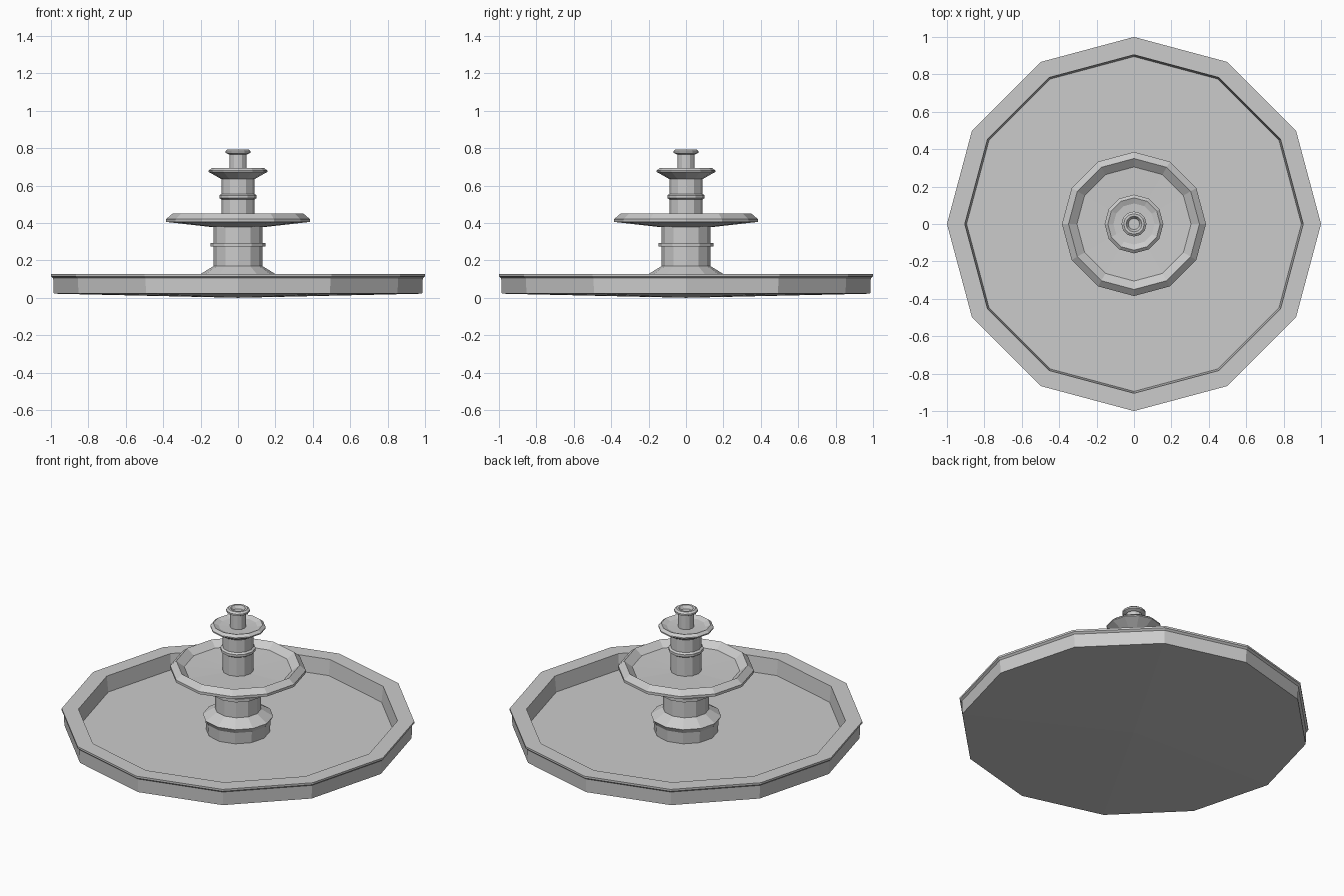
import bpy, bmesh
from math import cos, sin, pi

default = bpy.data.objects.get("Cube")
if default:
    bpy.data.objects.remove(default, do_unlink=True)

SIDES = 12

stone = bpy.data.materials.new("grey_stone")
stone.use_nodes = True
GREY = (0.6, 0.6, 0.6, 1)
stone.diffuse_color = GREY
stone.node_tree.nodes["Principled BSDF"].inputs["Base Color"].default_value = GREY


def lathe(name, profile):
    """Revolve (radius, height) points into a faceted solid; radius 0 makes a pole."""
    bm = bmesh.new()
    rings = []
    for r, z in profile:
        if r == 0:
            rings.append([bm.verts.new((0, 0, z))] * SIDES)
        else:
            rings.append([bm.verts.new((r * cos(2 * pi * i / SIDES), r * sin(2 * pi * i / SIDES), z))
                          for i in range(SIDES)])
    for low, high in zip(rings, rings[1:]):
        for i in range(SIDES):
            j = (i + 1) % SIDES
            corners = dict.fromkeys((low[i], low[j], high[j], high[i]))
            bm.faces.new(list(corners))
    bmesh.ops.recalc_face_normals(bm, faces=bm.faces)
    mesh = bpy.data.meshes.new(name)
    bm.to_mesh(mesh)
    bm.free()
    mesh.materials.append(stone)
    obj = bpy.data.objects.new(name, mesh)
    bpy.context.collection.objects.link(obj)
    return obj


# Wide ground basin with a shallow conical underside
lathe("basin", [(0, 0), (0.985, 0.022), (0.988, 0.105), (1, 0.115), (1, 0.127),
                (0.905, 0.127), (0.895, 0.03), (0, 0.03)])

# Flared foot and lower column
lathe("pedestal_foot", [(0, 0.025), (0.18, 0.025), (0.185, 0.1), (0.2, 0.127), (0.13, 0.17), (0, 0.17)])
lathe("lower_column", [(0, 0.16), (0.131, 0.16), (0.131, 0.385), (0, 0.385)])
lathe("lower_collar", [(0, 0.273), (0.147, 0.273), (0.147, 0.292), (0, 0.292)])

# Middle bowl
lathe("middle_bowl", [(0, 0.378), (0.14, 0.378), (0.37, 0.404), (0.385, 0.404), (0.385, 0.42),
                      (0.35, 0.45), (0.305, 0.415), (0, 0.405)])

# Upper column with its rounded collar
lathe("upper_column", [(0, 0.4), (0.088, 0.4), (0.088, 0.64), (0, 0.64)])
lathe("upper_collar", [(0, 0.525), (0.088, 0.525), (0.1, 0.533), (0.1, 0.548), (0.088, 0.556), (0, 0.556)])

# Top bowl
lathe("top_bowl", [(0, 0.635), (0.09, 0.635), (0.157, 0.673), (0.157, 0.68), (0.14, 0.694),
                   (0.11, 0.682), (0, 0.677)])

# Nozzle with a hollow lip
lathe("nozzle_stem", [(0, 0.67), (0.045, 0.67), (0.045, 0.772), (0, 0.772)])
lathe("nozzle_lip", [(0, 0.767), (0.05, 0.767), (0.067, 0.775), (0.067, 0.785), (0.055, 0.794),
                     (0.042, 0.794), (0.03, 0.775), (0, 0.775)])
